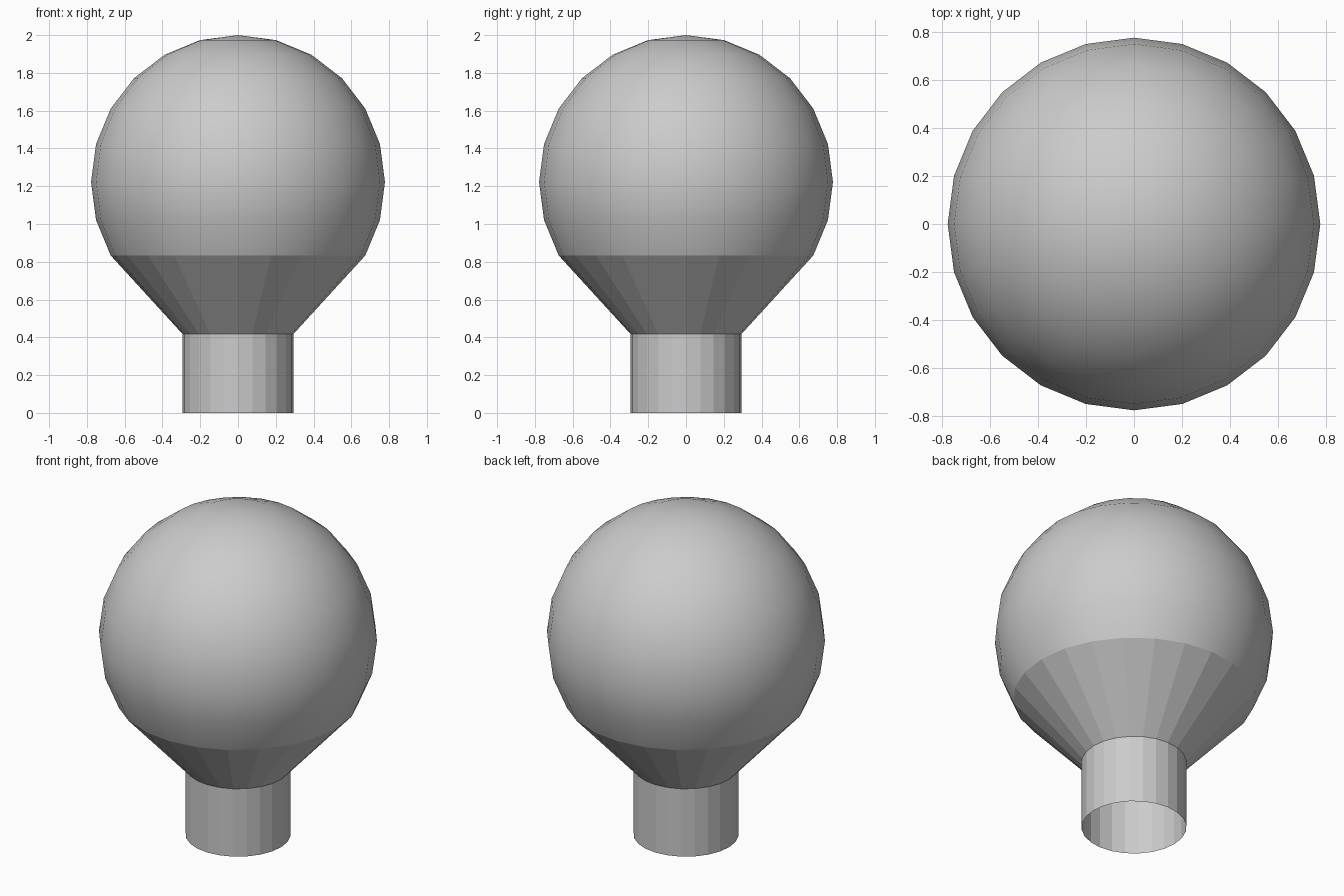
import bpy, bmesh
from math import sin, cos, radians, tau

if "Cube" in bpy.data.objects:
    bpy.data.objects.remove(bpy.data.objects["Cube"])

SIDES = 24


def lathe(name, profile, smooth):
    """Spin a (radius, z) profile, listed bottom to top, around the z axis."""
    bm = bmesh.new()
    rings = []
    for r, z in profile:
        if r < 1e-5:
            rings.append([bm.verts.new((0, 0, z))] * SIDES)
        else:
            rings.append([bm.verts.new((r * cos(tau * i / SIDES), r * sin(tau * i / SIDES), z))
                          for i in range(SIDES)])
    for low, high in zip(rings, rings[1:]):
        for i in range(SIDES):
            j = (i + 1) % SIDES
            corners = list(dict.fromkeys((low[i], low[j], high[j], high[i])))
            bm.faces.new(corners).smooth = smooth
    mesh = bpy.data.meshes.new(name)
    bm.to_mesh(mesh)
    bm.free()
    obj = bpy.data.objects.new(name, mesh)
    bpy.context.collection.objects.link(obj)
    return obj


# Globe: smooth sphere cut off 30 degrees below its equator
R, CZ = 0.778, 1.222
arc = [(R * cos(radians(a)), CZ + R * sin(radians(a))) for a in range(-30, 91, 15)]
lathe("globe", arc, True)

# Faceted funnel joining the globe to the neck
NECK_R, NECK_Z = 0.293, 0.417
lathe("funnel", [(NECK_R, NECK_Z), arc[0]], False)

# Faceted neck tube, open at the bottom
lathe("neck", [(NECK_R, 0), (NECK_R, NECK_Z)], False)
